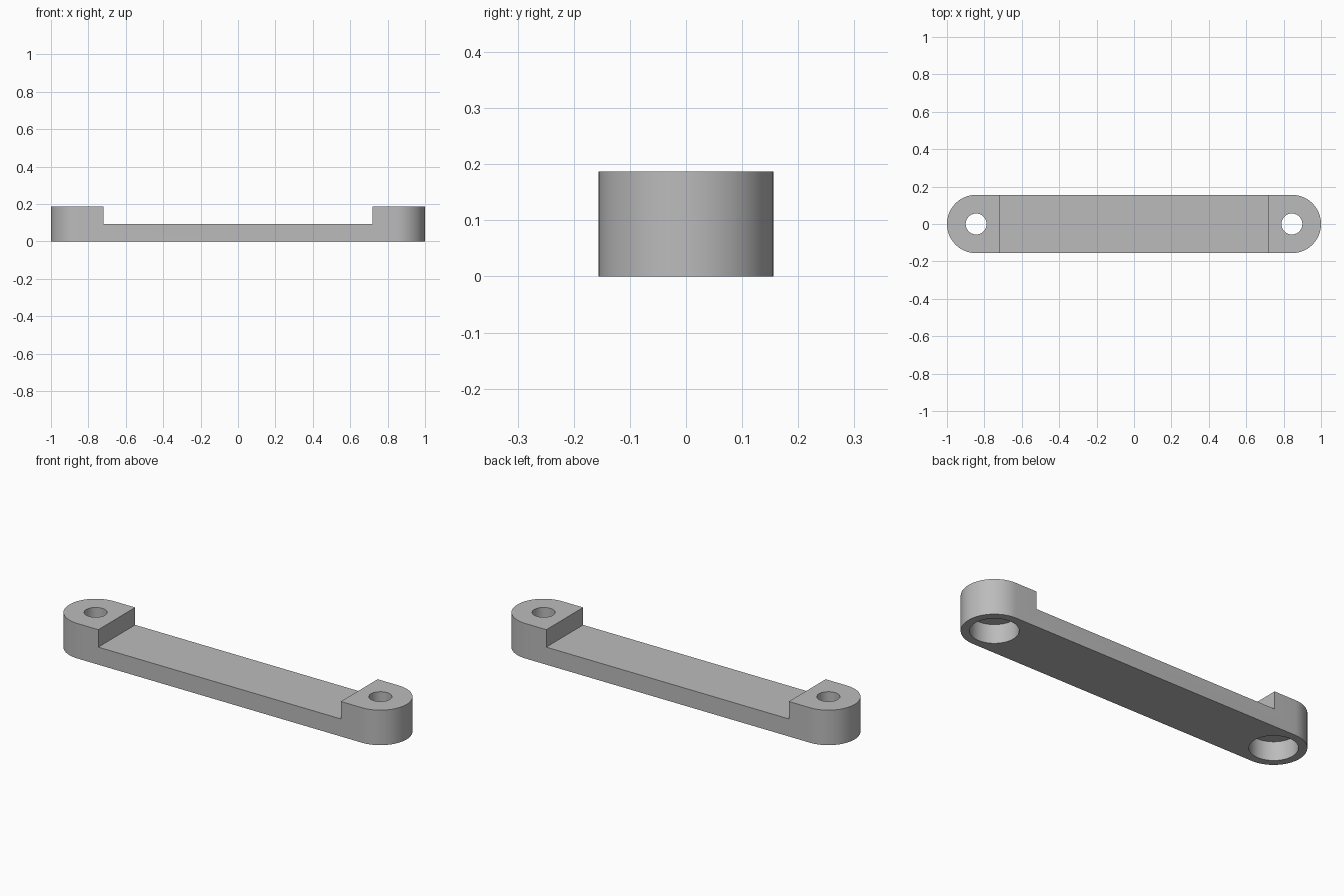
import bpy, math

if "Cube" in bpy.data.objects:
    bpy.data.objects.remove(bpy.data.objects["Cube"])

HEIGHT, STEP_Z, STEP_X = 0.1875, 0.094, 0.719
RADIUS, PIVOT_X = 0.156, 0.844
HOLE_R, BORE_R, BORE_DEPTH = 0.056, 0.115, 0.1

grey = bpy.data.materials.new("plain grey")
grey.use_nodes = True
colour = (0.5, 0.5, 0.5, 1)
grey.diffuse_color = colour
grey.node_tree.nodes["Principled BSDF"].inputs["Base Color"].default_value = colour


def make_mesh(name, verts, faces):
    mesh = bpy.data.meshes.new(name)
    mesh.from_pydata(verts, [], faces)
    obj = bpy.data.objects.new(name, mesh)
    bpy.context.collection.objects.link(obj)
    return obj


def extrude_outline(name, outline, height):
    n = len(outline)
    verts = [(x, y, z) for z in (0, height) for x, y in outline]
    sides = [(i, (i + 1) % n, n + (i + 1) % n, n + i) for i in range(n)]
    return make_mesh(name, verts, [tuple(reversed(range(n))), tuple(range(n, 2 * n))] + sides)


def cylinder(name, x, radius, bottom, top):
    bpy.ops.mesh.primitive_cylinder_add(vertices=64, radius=radius, depth=top - bottom,
                                        location=(x, 0, (top + bottom) / 2))
    obj = bpy.context.object
    obj.name = name
    return obj


def cut(target, cutter):
    cutter.hide_render = True
    mod = target.modifiers.new("cut", "BOOLEAN")
    mod.operation, mod.solver, mod.object = "DIFFERENCE", "EXACT", cutter
    bpy.context.view_layer.objects.active = target
    bpy.ops.object.modifier_apply(modifier=mod.name)
    bpy.data.objects.remove(cutter)


# Rounded bar
outline = []
for side in (1, -1):
    for i in range(33):
        a = math.pi * (i / 32 - 0.5)
        outline.append((side * (PIVOT_X + RADIUS * math.cos(a)), side * RADIUS * math.sin(a)))
link = extrude_outline("link_bar", outline, HEIGHT)
link.data.materials.append(grey)

# Lowered middle between the raised ends
bpy.ops.mesh.primitive_cube_add(size=1, location=(0, 0, STEP_Z + 0.5))
recess = bpy.context.object
recess.name = "recess_cutter"
recess.scale = (2 * STEP_X, 1, 1)
cut(link, recess)

# Pivot holes, counterbored from below
for x in (-PIVOT_X, PIVOT_X):
    cut(link, cylinder("bore_cutter", x, BORE_R, -0.1, BORE_DEPTH))
    cut(link, cylinder("hole_cutter", x, HOLE_R, -0.1, HEIGHT + 0.1))

bpy.ops.object.select_all(action="DESELECT")
link.select_set(True)
bpy.context.view_layer.objects.active = link
bpy.ops.object.shade_smooth_by_angle(angle=math.radians(30))
